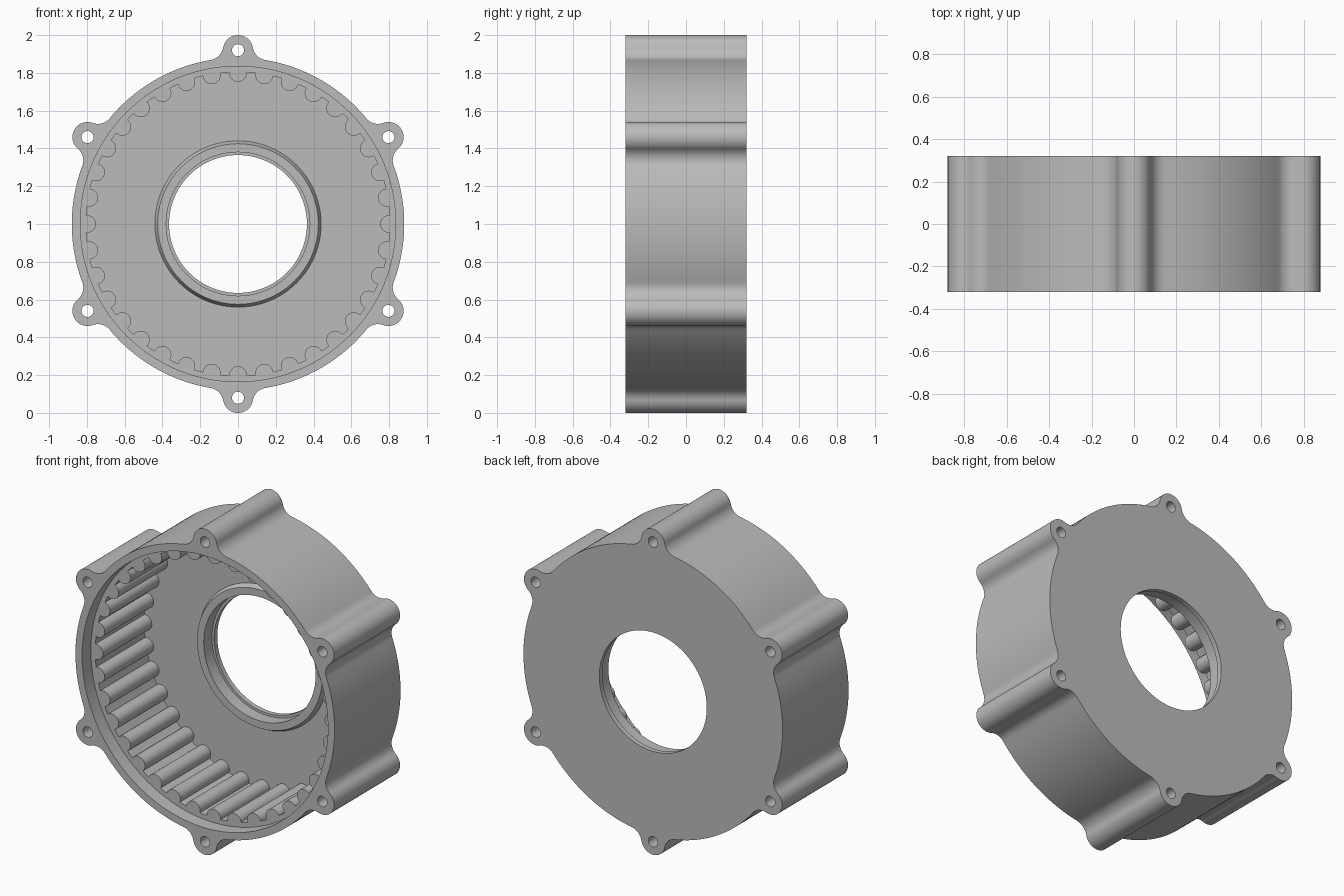
import bpy, bmesh
from math import pi, sin, cos, acos, atan2

cube = bpy.data.objects.get("Cube")
if cube:
    bpy.data.objects.remove(cube, do_unlink=True)

FRONT, BACK = -0.32, 0.32
LEDGE = FRONT + 0.085      # depth of the front counterbore
FLOOR = FRONT + 0.56       # inner face of the back wall
BOSS_TOP = FLOOR - 0.03
LIP = BACK - 0.03          # thin retaining lip at the back of the bore

metal = bpy.data.materials.new("grey metal")
metal.use_nodes = True
metal.diffuse_color = (0.5, 0.5, 0.5, 1)
metal.node_tree.nodes["Principled BSDF"].inputs["Base Color"].default_value = (0.5, 0.5, 0.5, 1)


def arc(cx, cy, r, a0, a1, n):
    """Points along an arc, both ends included."""
    steps = [a0 + (a1 - a0) * i / n for i in range(n + 1)]
    return [(cx + r * cos(a), cy + r * sin(a)) for a in steps]


def repeat(points, count, start=0.0):
    """Copy a sector of points round the axis."""
    out = []
    for k in range(count):
        a = start + 2 * pi * k / count
        out += [(x * cos(a) - y * sin(a), x * sin(a) + y * cos(a)) for x, y in points]
    return out


def circle(r, n=144, cx=0, cy=0):
    return arc(cx, cy, r, 0, 2 * pi, n)[:-1]


def loft(name, front, back, y0, y1):
    """Closed solid between two matching outlines, one at each depth."""
    bm = bmesh.new()
    f = [bm.verts.new((x, y0, z + 1)) for x, z in front]
    b = [bm.verts.new((x, y1, z + 1)) for x, z in back]
    bm.faces.new(f)
    bm.faces.new(b[::-1])
    for i in range(len(f)):
        j = (i + 1) % len(f)
        bm.faces.new((f[j], f[i], b[i], b[j]))
    bmesh.ops.recalc_face_normals(bm, faces=bm.faces)
    mesh = bpy.data.meshes.new(name)
    bm.to_mesh(mesh)
    bm.free()
    mesh.materials.append(metal)
    obj = bpy.data.objects.new(name, mesh)
    bpy.context.collection.objects.link(obj)
    return obj


def prism(name, outline, y0, y1):
    return loft(name, outline, outline, y0, y1)


def combine(target, tool, operation):
    """Apply a boolean and discard the tool."""
    mod = target.modifiers.new(operation, "BOOLEAN")
    mod.operation, mod.object, mod.solver = operation, tool, "EXACT"
    bpy.context.view_layer.objects.active = target
    bpy.ops.object.modifier_apply(modifier=mod.name)
    bpy.data.objects.remove(tool, do_unlink=True)


# Outer outline: round body with six filleted bolt lugs
BODY, LUG_AT, LUG, FILLET = 0.88, 0.92, 0.08, 0.08
reach = BODY + FILLET
phi = acos((reach**2 + LUG_AT**2 - (LUG + FILLET)**2) / (2 * reach * LUG_AT))
fx, fy = reach * cos(phi), reach * sin(phi)
beta = atan2(fy, LUG_AT - fx)
fillet = arc(fx, -fy, FILLET, pi - phi, beta, 10)
lug = arc(LUG_AT, 0, LUG, beta - pi, pi - beta, 24)
mirrored = [(x, -y) for x, y in reversed(fillet)]
body_arc = arc(0, 0, BODY, phi, pi / 3 - phi, 24)
sector = fillet + lug[1:-1] + mirrored + body_arc[1:-1]
housing = prism("ring_housing", repeat(sector, 6, pi / 6), FRONT, BACK)

# Front counterbore
combine(housing, prism("counterbore", circle(0.835), FRONT - 0.1, LEDGE), "DIFFERENCE")

# Cavity whose wall carries 36 half-round teeth
WALL, PIN_AT, PIN = 0.805, 0.80, 0.047
ix = (WALL**2 + PIN_AT**2 - PIN**2) / (2 * PIN_AT)
half = acos((ix - PIN_AT) / PIN)
edge = acos(ix / WALL)
tooth = arc(PIN_AT, 0, PIN, 2 * pi - half, half, 16)
gap = arc(0, 0, WALL, edge, pi / 18 - edge, 3)
combine(housing, prism("tooth_cavity", repeat(tooth + gap[1:-1], 36), LEDGE - 0.04, FLOOR), "DIFFERENCE")

# Tapered boss on the floor, then the stepped centre bore
combine(housing, loft("boss", circle(0.425), circle(0.445), BOSS_TOP, FLOOR + 0.01), "UNION")
combine(housing, prism("bearing_seat", circle(0.38), BOSS_TOP - 0.1, LIP), "DIFFERENCE")
combine(housing, prism("centre_hole", circle(0.365), LIP - 0.05, BACK + 0.1), "DIFFERENCE")

# Bolt holes through the lugs
for k in range(6):
    a = pi / 6 + k * pi / 3
    hole = circle(0.032, 32, LUG_AT * cos(a), LUG_AT * sin(a))
    combine(housing, prism("bolt_hole", hole, FRONT - 0.1, BACK + 0.1), "DIFFERENCE")

# Smooth curved walls, crisp edges
bpy.ops.object.select_all(action="DESELECT")
housing.select_set(True)
bpy.context.view_layer.objects.active = housing
bpy.ops.object.shade_smooth_by_angle(angle=pi / 6)
